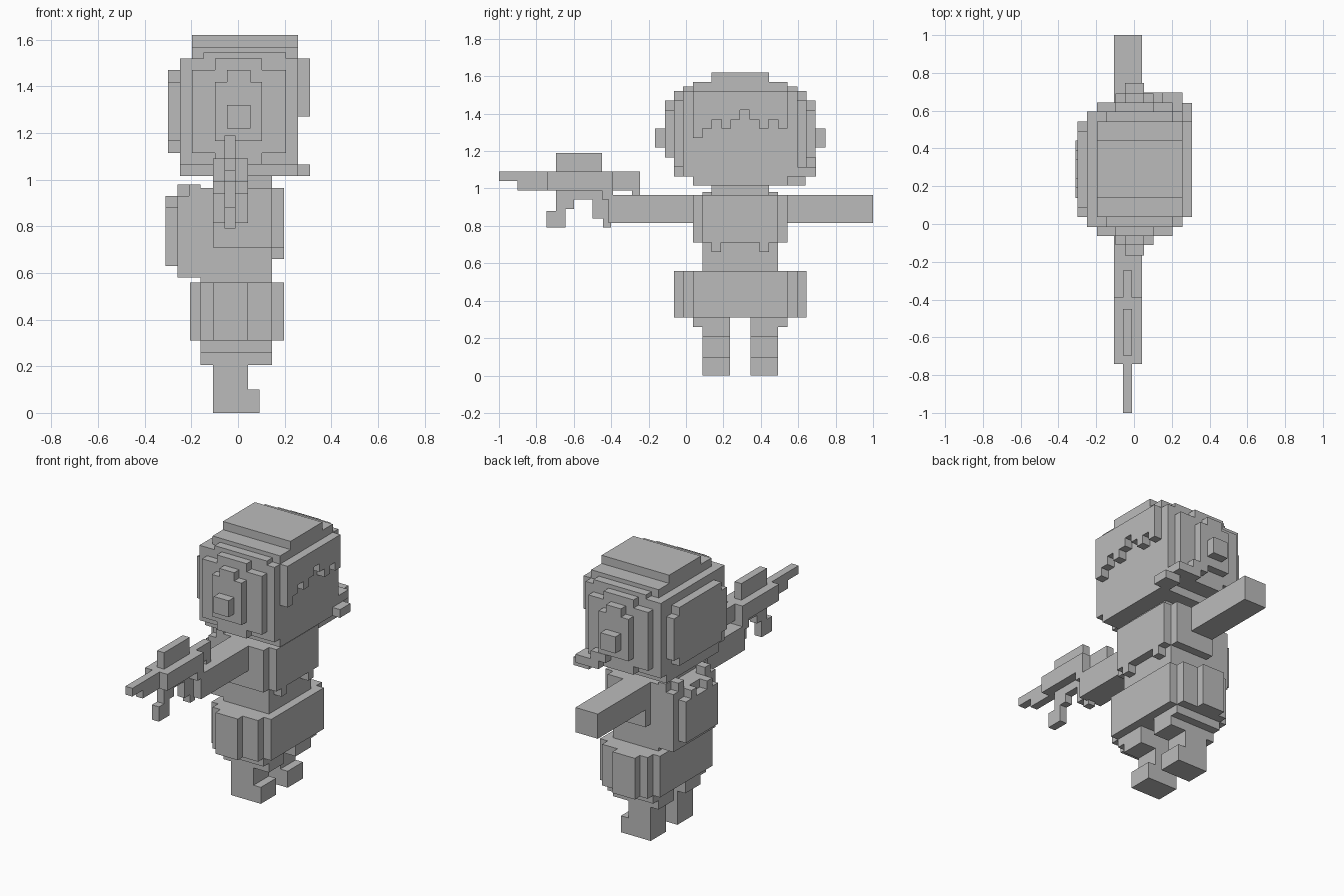
import bpy, bmesh

grey = bpy.data.materials.new("plain_grey")
grey.diffuse_color = (0.5, 0.5, 0.5, 1)
MID = 0.29  # y of the body's mirror plane


def part(name, *boxes, mirror=False):
    """Block part from boxes (x0, x1, y0, y1, z0, z1), optionally mirrored about the body plane."""
    boxes = list(boxes)
    if mirror:
        boxes += [(b[0], b[1], 2 * MID - b[3], 2 * MID - b[2], b[4], b[5]) for b in boxes]
    bm = bmesh.new()
    for x0, x1, y0, y1, z0, z1 in boxes:
        for v in bmesh.ops.create_cube(bm, size=1)["verts"]:
            v.co = (x1 if v.co.x > 0 else x0, y1 if v.co.y > 0 else y0, z1 if v.co.z > 0 else z0)
    me = bpy.data.meshes.new(name)
    bm.to_mesh(me)
    bm.free()
    me.materials.append(grey)
    ob = bpy.data.objects.new(name, me)
    bpy.context.collection.objects.link(ob)
    return ob


# Head: stepped block, back panel and cap
part("head",
     (-.248, .257, .037, .543, 1.015, 1.52),
     (-.248, .257, -.016, .596, 1.065, 1.52),
     (-.197, .205, -.064, .644, 1.115, 1.47))
part("back_of_head", (-.30, -.248, .037, .543, 1.165, 1.42),
     (-.30, -.248, .088, .492, 1.115, 1.47))
part("cap",
     (-.197, .257, .037, .543, 1.52, 1.57),
     (-.147, .205, -.016, .596, 1.52, 1.545),
     (-.147, .257, .137, .443, 1.57, 1.62),
     (-.197, .205, .137, .443, 1.57, 1.62))

# Jagged fringe over the recessed face
V = 0.0506
heights = [1.27, 1.32, 1.37, 1.32, 1.37, 1.42, 1.37, 1.32, 1.37, 1.32]
part("fringe", *[(.257, .308, .037 + i * V, .037 + (i + 1) * V, h, 1.52)
                 for i, h in enumerate(heights)])

# Ear cups stepping outward, and the microphone
part("ear_cups",
     (-.197, .205, -.064, -.016, 1.165, 1.42),
     (-.147, .154, -.064, -.016, 1.115, 1.47),
     (-.098, .103, -.064, -.016, 1.065, 1.52),
     (-.098, .103, -.112, -.064, 1.165, 1.42),
     (-.047, .053, -.112, -.064, 1.165, 1.47),
     (-.047, .053, -.166, -.112, 1.22, 1.32), mirror=True)
part("microphone",
     (.103, .257, .59, .695, 1.065, 1.115),
     (.053, .154, .64, .695, 1.115, 1.165),
     (.205, .308, .54, .64, 1.015, 1.065))

# Neck, torso and vest
part("neck", (-.107, .146, .137, .443, .95, 1.025))
part("torso", (-.16, .146, .088, .492, .55, .965))
part("vest", (-.107, .146, .037, .543, .71, .965),
     (-.16, .197, .088, .492, .71, .965))
part("vest_tabs", (.146, .197, .137, .187, .66, .71), mirror=True)

# Arms reaching out to both sides
part("arms", (-.107, .043, -.415, .05, .815, .965), (-.107, .043, .53, 1.0, .815, .965))

# Backpack
part("backpack",
     (-.26, -.16, .088, .492, .58, .93),
     (-.31, -.26, .137, .443, .63, .88))
part("backpack_lumps", (-.26, -.20, .137, .19, .93, .98), (-.31, -.26, .19, .24, .88, .93),
     (-.21, -.16, .088, .137, .93, .98), mirror=True)

# Hips with stepped side pouches
part("hips", (-.205, .197, .037, .543, .31, .56))
part("side_pouches", (-.16, .146, -.016, .037, .31, .56),
     (-.107, .043, -.064, -.016, .31, .56), mirror=True)

# Legs
part("thighs", (-.16, .146, .037, .235, .26, .31),
     (-.16, .146, .088, .235, .205, .26), mirror=True)
part("legs", (-.107, .043, .088, .235, 0, .21), mirror=True)
part("feet", (.043, .092, .088, .235, 0, .10), mirror=True)

# Rifle held at the end of one arm
part("rifle_barrel", (-.057, -.01, -1.0, -.245, 1.04, 1.09), (-.057, -.01, -.90, -.245, .99, 1.04))
part("rifle_body", (-.107, .043, -.74, -.39, .99, 1.09))
part("rifle_scope", (-.057, -.01, -.695, -.45, 1.09, 1.19))
part("rifle_receiver", (-.057, -.01, -.695, -.40, .94, .99), (-.057, -.01, -.29, -.245, .965, .99),
     (-.107, .043, -.45, -.39, .94, .99))
part("rifle_magazine", (-.057, -.01, -.695, -.645, .84, .94), (-.057, -.01, -.645, -.60, .89, .94),
     (-.057, -.01, -.745, -.645, .79, .88))
part("rifle_grip", (-.057, -.01, -.50, -.41, .84, .94), (-.057, -.01, -.445, -.40, .79, .84))
